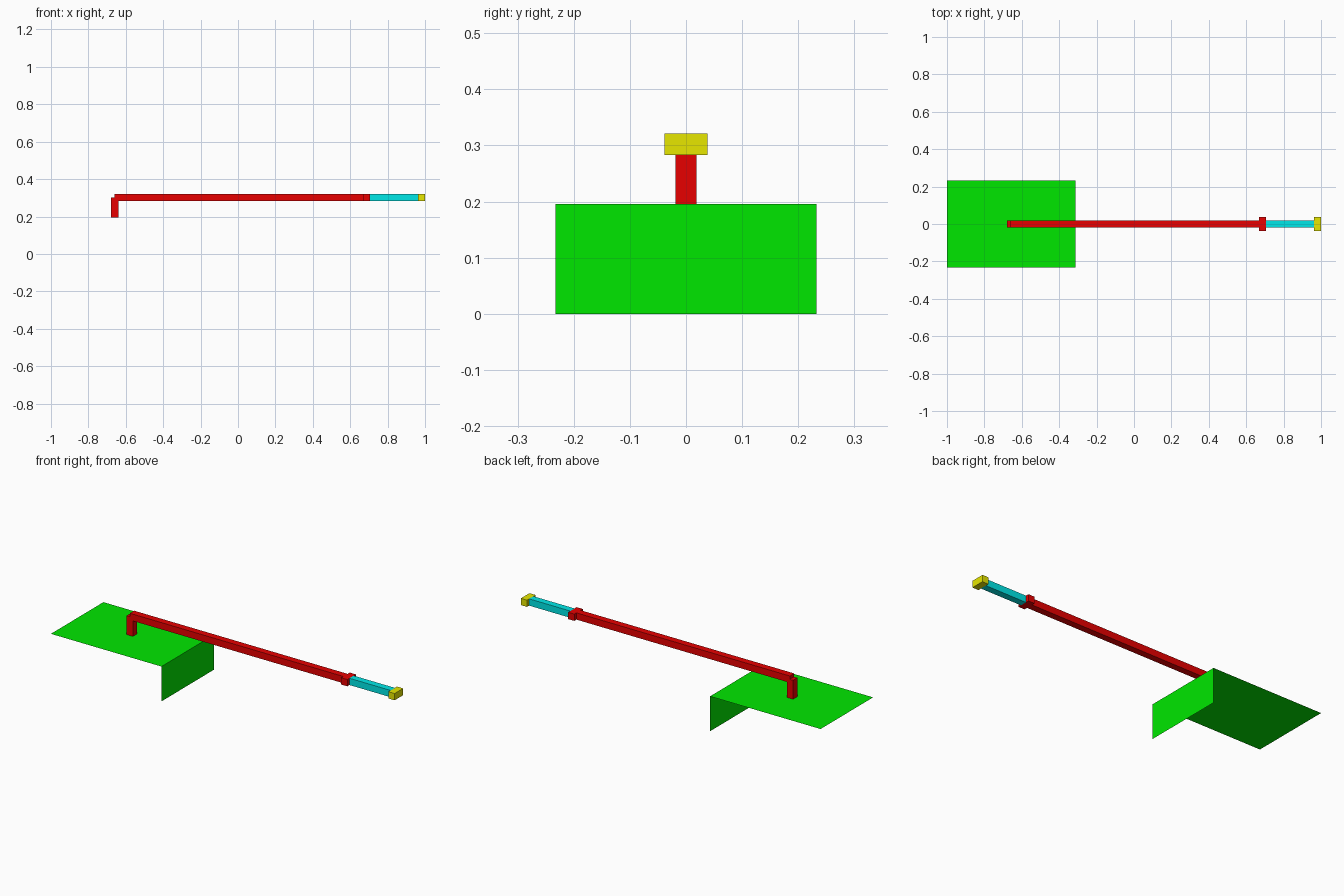
import bpy

if "Cube" in bpy.data.objects:
    bpy.data.objects.remove(bpy.data.objects["Cube"])


def material(name, rgb):
    m = bpy.data.materials.new(name)
    m.diffuse_color = (*rgb, 1)
    m.use_nodes = True
    m.node_tree.nodes["Principled BSDF"].inputs["Base Color"].default_value = m.diffuse_color
    return m


def add_mesh(name, verts, faces, mat):
    me = bpy.data.meshes.new(name)
    me.from_pydata(verts, [], faces)
    me.materials.append(mat)
    ob = bpy.data.objects.new(name, me)
    bpy.context.collection.objects.link(ob)
    return ob


def box(name, x0, x1, half_y, z0, z1, mat):
    verts = [(x, y, z) for x in (x0, x1) for y in (-half_y, half_y) for z in (z0, z1)]
    faces = [(0, 1, 3, 2), (4, 6, 7, 5), (0, 4, 5, 1),
             (2, 3, 7, 6), (0, 2, 6, 4), (1, 5, 7, 3)]
    return add_mesh(name, verts, faces, mat)


green = material("green", (0.0, 0.8, 0.0))
red = material("red", (0.8, 0.0, 0.0))
cyan = material("cyan", (0.0, 0.8, 0.8))
yellow = material("yellow", (0.8, 0.8, 0.0))

# Folded sheet: flat top with a flap hanging from its right edge
PLATE_Z = 0.196
profile = [(-1.0, PLATE_Z), (-0.313, PLATE_Z), (-0.313, 0.0)]
verts = [(x, y, z) for x, z in profile for y in (-0.233, 0.233)]
add_mesh("folded_plate", verts, [(0, 2, 3, 1), (2, 4, 5, 3)], green)

# Post and long arm
Z0, Z1 = 0.283, 0.321
box("post", -0.679, -0.640, 0.019, PLATE_Z, 0.302, red)
box("arm", -0.659, 0.687, 0.019, Z0, Z1, red)

# Collar, extension rod and end cap
box("collar", 0.668, 0.706, 0.038, Z0, Z1, red)
box("extension_rod", 0.706, 0.963, 0.019, Z0, Z1, cyan)
box("end_cap", 0.962, 1.0, 0.038, Z0, Z1, yellow)
